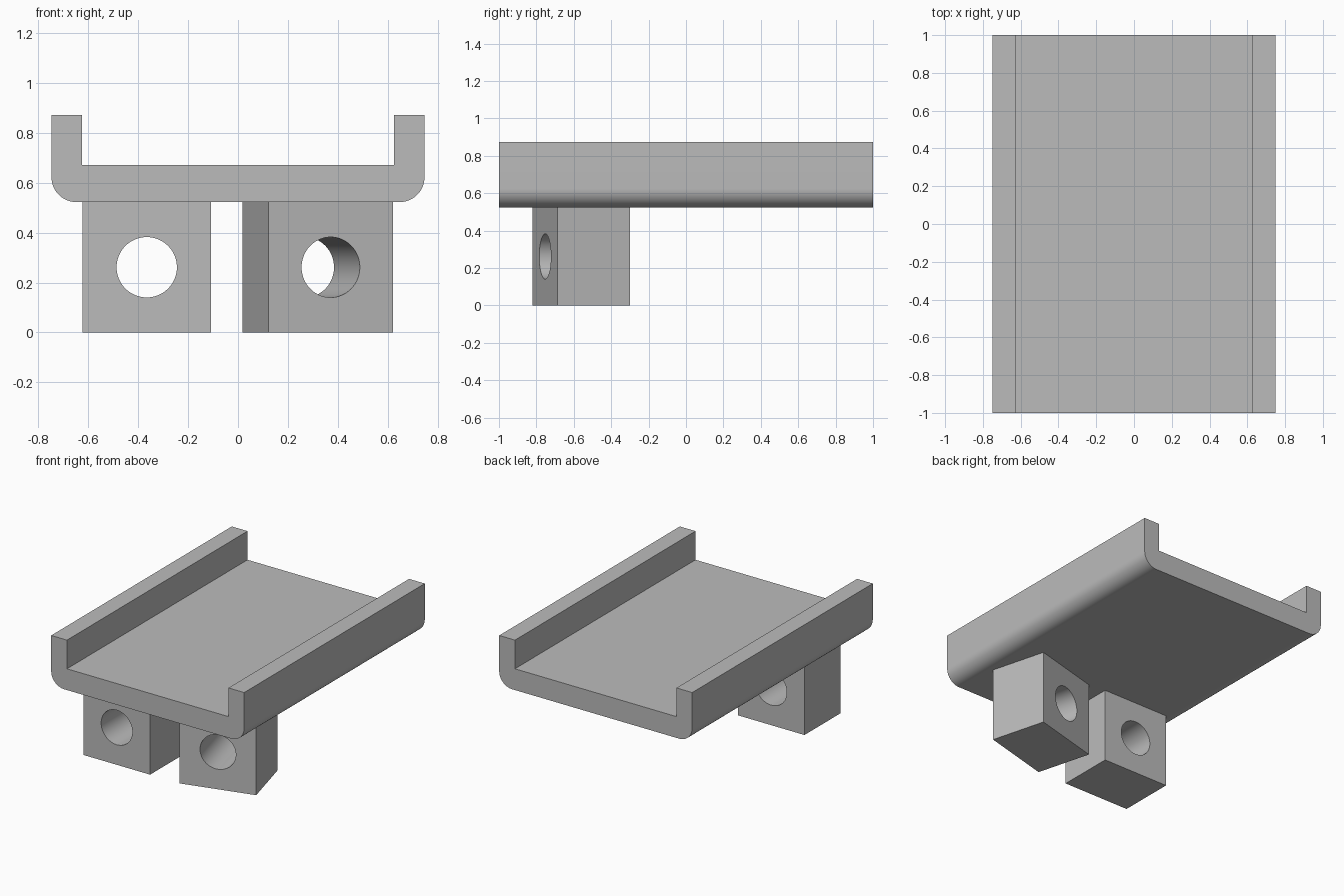
import bpy, bmesh, math
from mathutils import Vector

cube = bpy.data.objects.get("Cube")
if cube:
    bpy.data.objects.remove(cube, do_unlink=True)

# One plain grey for the whole part
grey = bpy.data.materials.new("plain grey")
grey.use_nodes = True
colour = (0.5, 0.5, 0.5, 1)
grey.diffuse_color = colour
grey.node_tree.nodes["Principled BSDF"].inputs["Base Color"].default_value = colour


def add_object(name, bm):
    bmesh.ops.recalc_face_normals(bm, faces=bm.faces)
    mesh = bpy.data.meshes.new(name)
    bm.to_mesh(mesh)
    bm.free()
    mesh.materials.append(grey)
    obj = bpy.data.objects.new(name, mesh)
    bpy.context.collection.objects.link(obj)
    return obj


def activate(obj):
    bpy.ops.object.select_all(action='DESELECT')
    obj.select_set(True)
    bpy.context.view_layer.objects.active = obj


def smooth(obj):
    activate(obj)
    bpy.ops.object.shade_smooth_by_angle(angle=math.radians(30))


BOTTOM, FLOOR, RIM = 0.523, 0.672, 0.873
OUTER, INNER, ROUND = 0.748, 0.626, 0.1

# Channel tray: half profile mirrored, then extruded along y
arc = [(OUTER - ROUND + ROUND * math.sin(t), BOTTOM + ROUND - ROUND * math.cos(t))
       for t in (math.radians(90) * i / 16 for i in range(17))]
half = arc + [(OUTER, RIM), (INNER, RIM), (INNER, FLOOR)]
profile = half + [(-x, z) for x, z in reversed(half)]
bm = bmesh.new()
end = bm.faces.new([bm.verts.new((x, -1, z)) for x, z in profile])
ext = bmesh.ops.extrude_face_region(bm, geom=[end], use_keep_orig=True)
bmesh.ops.translate(bm, vec=Vector((0, 2, 0)),
                    verts=[g for g in ext["geom"] if isinstance(g, bmesh.types.BMVert)])
smooth(add_object("channel_tray", bm))


# Mounting lugs: blocks with a through hole along their depth
def lug(name, x, y, turn):
    width, depth = 0.517, 0.4
    bm = bmesh.new()
    bmesh.ops.create_cube(bm, size=1)
    bmesh.ops.scale(bm, vec=Vector((width, depth, BOTTOM)), verts=bm.verts)
    block = add_object(name, bm)
    bpy.ops.mesh.primitive_cylinder_add(vertices=64, radius=0.121, depth=1,
                                        rotation=(math.radians(90), 0, 0))
    cutter = bpy.context.object
    cutter.hide_render = True
    cutter.data.materials.append(grey)
    activate(block)
    mod = block.modifiers.new("hole", 'BOOLEAN')
    mod.operation, mod.solver, mod.object = 'DIFFERENCE', 'EXACT', cutter
    bpy.ops.object.modifier_apply(modifier=mod.name)
    bpy.data.objects.remove(cutter, do_unlink=True)
    block.location = (x, y, BOTTOM / 2)
    block.rotation_euler.z = math.radians(turn)
    smooth(block)


lug("straight_lug", -0.366, -0.62, 0)
lug("angled_lug", 0.32, -0.56, 15)
